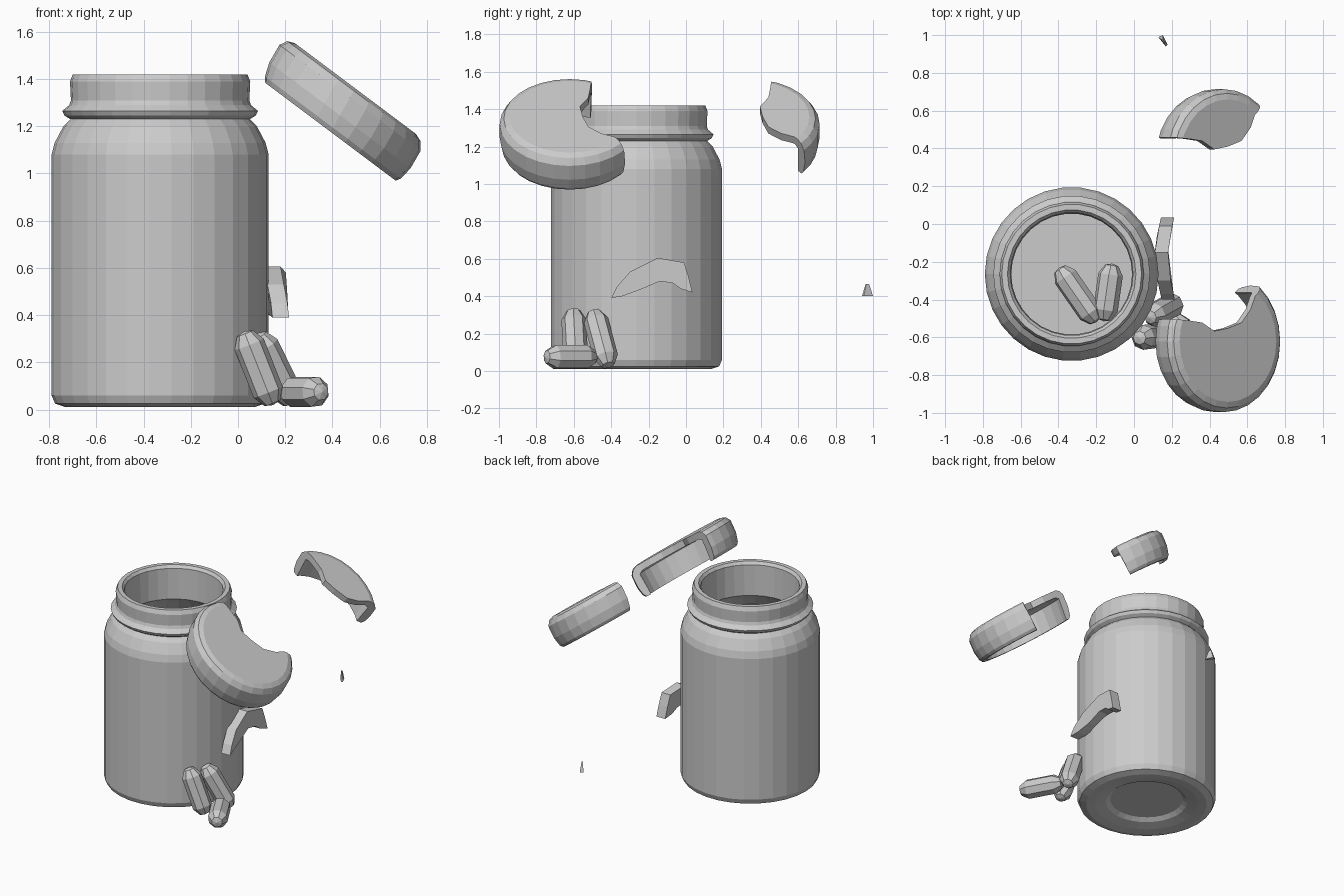
import bpy, bmesh, math
from mathutils import Vector, Matrix

if "Cube" in bpy.data.objects:
    bpy.data.objects.remove(bpy.data.objects["Cube"])


def finish(name, bm, matrix=None):
    bmesh.ops.remove_doubles(bm, verts=bm.verts, dist=1e-5)
    bmesh.ops.recalc_face_normals(bm, faces=bm.faces)
    me = bpy.data.meshes.new(name)
    bm.to_mesh(me)
    bm.free()
    ob = bpy.data.objects.new(name, me)
    bpy.context.collection.objects.link(ob)
    if matrix:
        ob.matrix_world = matrix
    return ob


def lathe(profile, sides):
    """Spin an axis-to-axis (radius, height) profile into a closed solid."""
    bm = bmesh.new()
    rings = []
    for r, z in profile:
        if r == 0:
            rings.append([bm.verts.new((0, 0, z))] * sides)
        else:
            rings.append([bm.verts.new((r * math.cos(2 * math.pi * i / sides),
                                        r * math.sin(2 * math.pi * i / sides), z))
                          for i in range(sides)])
    for a, b in zip(rings, rings[1:]):
        for i in range(sides):
            j = (i + 1) % sides
            bm.faces.new(list(dict.fromkeys((a[i], a[j], b[j], b[i]))))
    return bm


def prism(points, lo, hi):
    """Extrude a flat outline along z."""
    bm = bmesh.new()
    f = bm.faces.new([bm.verts.new((x, y, lo)) for x, y in points])
    new = bmesh.ops.extrude_face_region(bm, geom=[f])["geom"]
    for v in new:
        if isinstance(v, bmesh.types.BMVert):
            v.co.z = hi
    return bm


# Jar: recessed base, straight body, shoulder, collar ring, neck and hollow inside
jar = [(0, .05), (.24, .05), (.27, .03), (.34, .015), (.40, .01), (.445, .025), (.46, .06),
       (.46, 1.08), (.447, 1.13), (.41, 1.20), (.38, 1.23), (.405, 1.245), (.415, 1.265),
       (.385, 1.29), (.378, 1.31), (.382, 1.39), (.37, 1.42), (.34, 1.42), (.325, 1.40),
       (.32, 1.18), (.36, 1.14), (.42, 1.07), (.425, .12), (.39, .07), (0, .07)]
finish("jar", lathe(jar, 30), Matrix.Translation((-.33, -.265, 0)))

# Broken lid: one hollow cap split along a jagged line, the halves moved apart
cap = [(0, 0), (.32, 0), (.352, -.012), (.374, -.045), (.374, -.13), (.36, -.19), (.345, -.21),
       (.315, -.21), (.325, -.06), (.30, -.045), (0, -.045)]
crack = [(-.6, .14), (-.36, .12), (-.25, .11), (-.17, .10), (-.09, .055), (.0, .07), (.09, .10),
         (.15, .17), (.18, .24), (.24, .29), (.29, .44), (.3, .7), (-.6, .7)]
tilt = Matrix.Rotation(math.atan2(.6, .8), 4, 'Y')
for name, y, op in (("lid_main", -.622, 'DIFFERENCE'), ("lid_fragment", .34, 'INTERSECT')):
    bm = lathe(cap, 28)
    for v in bm.verts:
        v.co.x -= .12 * v.co.z
    lid = finish(name, bm)
    cutter = finish("lid_cutter", prism(crack, -.4, .2))
    cutter.hide_render = True
    m = lid.modifiers.new("crack", 'BOOLEAN')
    m.object, m.operation, m.solver = cutter, op, 'EXACT'
    bpy.context.view_layer.objects.active = lid
    bpy.ops.object.modifier_apply(modifier=m.name)
    bpy.data.objects.remove(cutter)
    lid.matrix_world = Matrix.Translation((.4975, y, 1.36)) @ tilt

# Curved shard beside the jar, outlined in y-z and extruded along x
shard = [(-.40, .39), (-.37, .45), (-.30, .53), (-.15, .605), (-.01, .58), (.015, .50), (.035, .42),
         (-.03, .44), (-.07, .47), (-.14, .48), (-.245, .435), (-.34, .40)]
bm = prism(shard, .135, .205)
for v in bm.verts:
    v.co.z += .025 * math.sin(9 * v.co.x)
finish("lid_shard", bm, Matrix(((0, 0, 1, 0), (1, 0, 0, 0), (0, 1, 0, 0), (0, 0, 0, 1))))

# Tiny chip
bm = prism([(-.025, .02), (.0, .03), (.025, -.02), (.015, -.03)], -.03, .035)
for v in bm.verts:
    if v.co.z > 0:
        v.co.xy *= .3
finish("chip", bm, Matrix.Translation((.153, .97, .43)))

# Capsules: three against the outside of the jar, two on its floor
R = .066
pills = [((.125, -.59, .08), (.05, -.60, .27)),
         ((.20, -.43, .08), (.11, -.48, .265)),
         ((.325, -.695, .075), (.24, -.54, .075)),
         ((-.36, -.285, .14), (-.235, -.465, .14)),
         ((-.125, -.275, .14), (-.15, -.45, .14))]
for i, (a, b) in enumerate(pills):
    a, b = Vector(a), Vector(b)
    n = (b - a).length
    prof = [(0, -R), (R * .55, -R * .85), (R, -R * .1), (R, n + R * .1),
            (R * .55, n + R * .85), (0, n + R)]
    rot = Vector((0, 0, 1)).rotation_difference(b - a).to_matrix().to_4x4()
    finish(f"capsule_{i + 1}", lathe(prof, 8), Matrix.Translation(a) @ rot)
